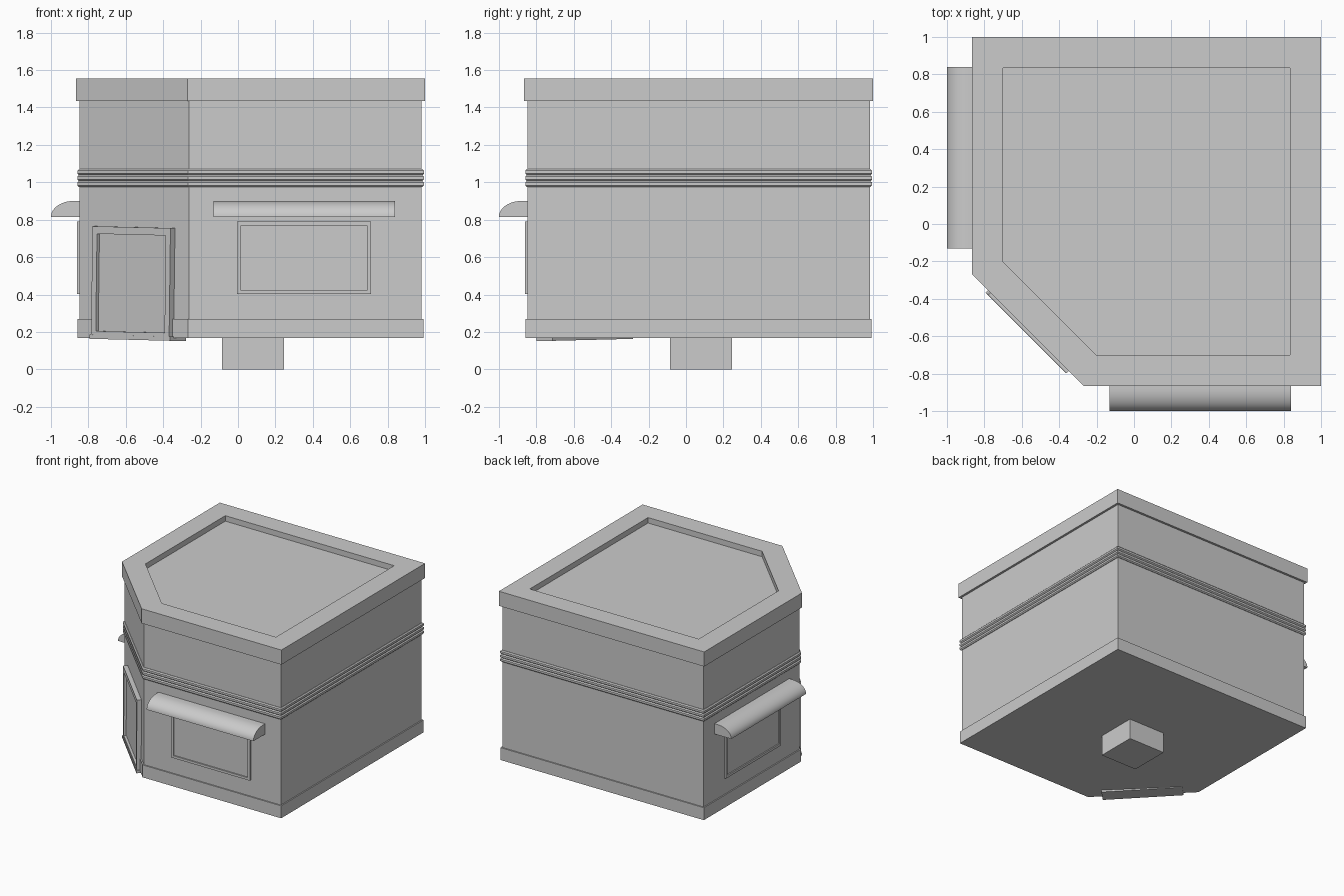
import bpy, bmesh, math
from mathutils import Matrix, Vector

cube = bpy.data.objects.get("Cube")
if cube:
    bpy.data.objects.remove(cube)

grey = bpy.data.materials.new("plain_grey")
grey.use_nodes = True
grey.diffuse_color = (0.6, 0.6, 0.6, 1)
grey.node_tree.nodes["Principled BSDF"].inputs["Base Color"].default_value = (0.6, 0.6, 0.6, 1)


def finish(name, bm, matrix=Matrix()):
    bmesh.ops.recalc_face_normals(bm, faces=bm.faces)
    mesh = bpy.data.meshes.new(name)
    bm.to_mesh(mesh)
    bm.free()
    mesh.materials.append(grey)
    obj = bpy.data.objects.new(name, mesh)
    bpy.context.collection.objects.link(obj)
    mesh.transform(matrix)
    if matrix.determinant() < 0:
        mesh.flip_normals()
    return obj


def footprint(inset):
    """Square plan with one cut corner, shrunk evenly on every side."""
    hi, lo = 1 - inset, -0.865 + inset
    cut = -0.27 + inset * (math.sqrt(2) - 1)
    return [(hi, hi), (lo, hi), (lo, cut), (cut, lo), (hi, lo)]


def loft(name, rings):
    """Stack of footprints given as (inset, height), capped at both ends."""
    bm = bmesh.new()
    loops = [[bm.verts.new((x, y, z)) for x, y in footprint(i)] for i, z in rings]
    for a, b in zip(loops, loops[1:]):
        for k in range(len(a)):
            n = (k + 1) % len(a)
            bm.faces.new((a[k], a[n], b[n], b[k]))
    bm.faces.new(loops[0])
    bm.faces.new(loops[-1])
    return finish(name, bm)


def box(name, lo, hi, matrix=Matrix()):
    bm = bmesh.new()
    lo, hi = Vector(lo), Vector(hi)
    bmesh.ops.create_cube(bm, size=1, matrix=Matrix.Translation((lo + hi) / 2)
                          @ Matrix.Diagonal((*(hi - lo), 1)))
    return finish(name, bm, matrix)


def frame(name, x0, x1, z0, z1, rim, top, front, back, matrix=Matrix()):
    """Raised rectangular border, open in the middle; top=0 rim at the sill if wanted."""
    bm = bmesh.new()
    outer = [(x0, z0), (x1, z0), (x1, z1), (x0, z1)]
    inner = [(x0 + rim, z0 + rim), (x1 - rim, z0 + rim), (x1 - rim, z1 - top), (x0 + rim, z1 - top)]
    rings = [[bm.verts.new((x, y, z)) for x, z in loop]
             for loop, y in ((outer, back), (outer, front), (inner, front), (inner, back))]
    for a, b in zip(rings, rings[1:] + rings[:1]):
        for k in range(4):
            n = (k + 1) % 4
            bm.faces.new((a[k], a[n], b[n], b[k]))
    return finish(name, bm, matrix)


def awning(name, matrix):
    """Solid quarter-round canopy."""
    bm = bmesh.new()
    profile = [(-0.84, 0.815), (-0.84, 0.9)]
    for k in range(13):
        a = math.radians(90 - 90 * k / 12)
        profile.append((-0.88 - 0.12 * math.cos(a), 0.815 + 0.085 * math.sin(a)))
    face = bm.faces.new([bm.verts.new((-0.13, y, z)) for y, z in profile])
    ext = bmesh.ops.extrude_face_region(bm, geom=[face])
    bmesh.ops.translate(bm, vec=(0.97, 0, 0),
                        verts=[v for v in ext["geom"] if isinstance(v, bmesh.types.BMVert)])
    obj = finish(name, bm, matrix)
    bpy.ops.object.select_all(action="DESELECT")
    obj.select_set(True)
    bpy.context.view_layer.objects.active = obj
    bpy.ops.object.shade_smooth_by_angle(angle=math.radians(35))


def ribs(z0, z1, inset, depth, count):
    """Row of shallow ridges separated by small grooves."""
    step = (z1 - z0) / count
    rings = []
    for k in range(count):
        z = z0 + k * step
        rings += [(inset + depth, z), (inset, z + step * 0.25),
                  (inset, z + step * 0.75), (inset + depth, z + step)]
    return rings


# Walls, plinth and trims
loft("walls", [(0.018, 0.17), (0.018, 1.48)])
loft("plinth", [(0.008, 0.168), (0.008, 0.27)])
loft("middle_band", ribs(0.975, 1.07, 0.006, 0.008, 3))

# Cornice with sunken roof
loft("cornice", [(0.0, 1.435), (0.0, 1.555), (0.165, 1.555), (0.165, 1.51)])

# Foundation block
box("foundation_block", (-0.085, -0.085, 0), (0.245, 0.245, 0.17))

# Windows and awnings, mirrored across the diagonal to the second street side
swap = Matrix(((0, 1, 0, 0), (1, 0, 0, 0), (0, 0, 1, 0), (0, 0, 0, 1)))
for side, matrix in (("front", Matrix()), ("right", swap)):
    awning(side + "_awning", matrix)
    frame(side + "_window_frame", -0.005, 0.71, 0.402, 0.79, 0.02, 0.02, -0.86, -0.84, matrix)
    box(side + "_window_pane", (0.01, -0.85, 0.415), (0.695, -0.84, 0.775), matrix)

# Corner door, leaning slightly within the cut corner wall
corner = (Matrix.Translation((-0.56, -0.56, 0)) @ Matrix.Rotation(math.radians(-45), 4, "Z")
          @ Matrix.Rotation(math.radians(1), 4, "Y"))
frame("door_frame", -0.295, 0.295, 0.165, 0.76, 0.035, 0.04, -0.027, 0.02, corner)
box("door_panel", (-0.27, -0.008, 0.17), (0.27, 0.02, 0.73), corner)
box("door_step", (-0.305, -0.03, 0.158), (0.305, 0.09, 0.18), corner)
